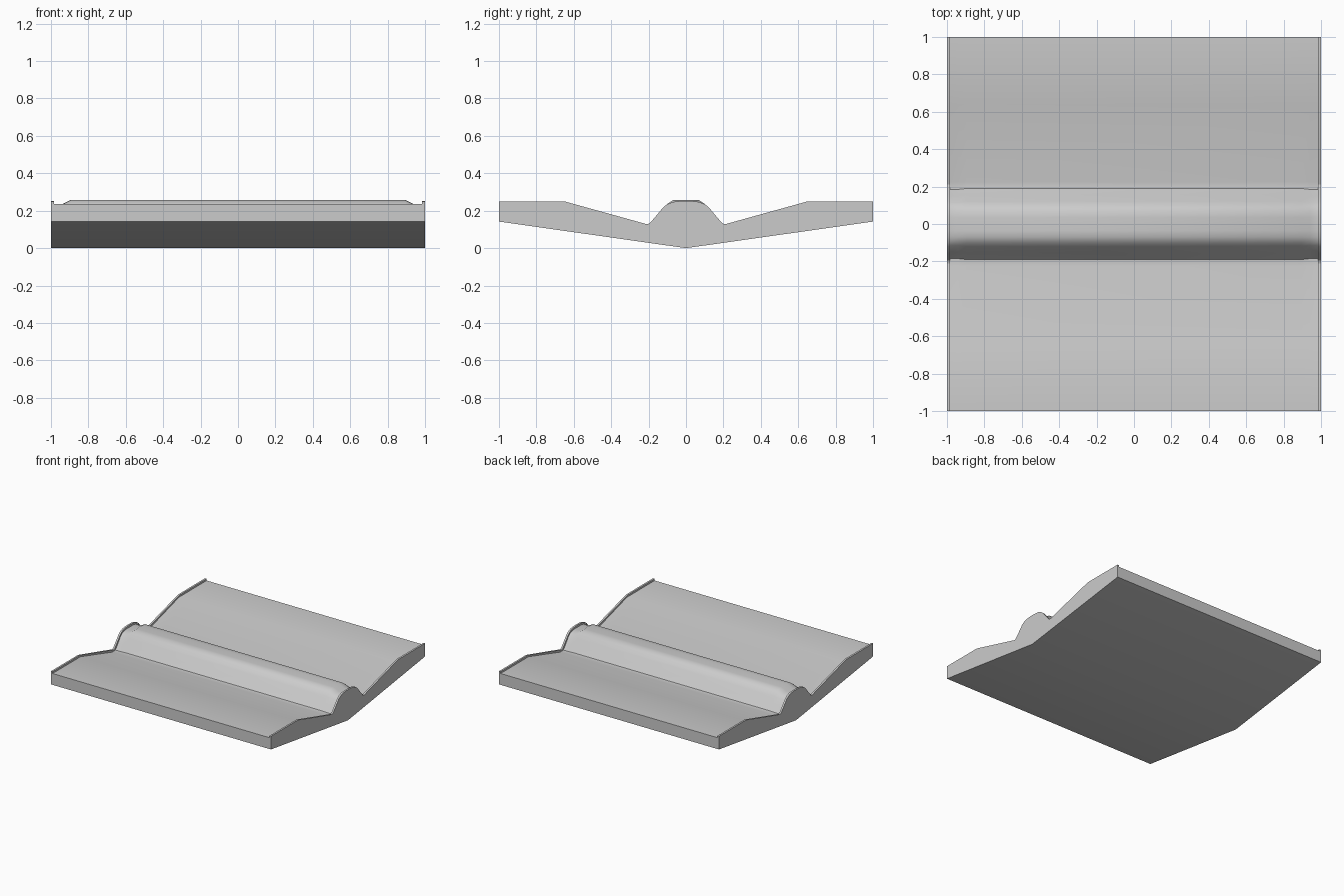
import bpy, bmesh, math

if "Cube" in bpy.data.objects:
    bpy.data.objects.remove(bpy.data.objects["Cube"])

# Half cross-sections (y, z) from the outer edge to the centre, same point count
MAIN = [(1, .235), (.64, .235), (.225, .118), (.19, .122), (.155, .165), (.12, .21),
        (.10, .236), (.07, .256), (.035, .258), (0, .258)]
DIP = [(1, .235), (.64, .235), (.225, .115), (.185, .117), (.15, .16), (.115, .207),
       (.095, .222), (.07, .232), (.035, .235), (0, .235)]
LIP = [(1, .25), (.65, .25), (.21, .128), (.195, .132), (.16, .172), (.12, .22),
       (.10, .235), (.07, .247), (.035, .251), (0, .252)]


def ring(half):
    """Closed outline: mirrored top profile plus the shallow V underside."""
    left = [(-y, z) for y, z in half]
    right = [p for p in reversed(half[:-1])]
    return left + right + [(1, .142), (0, 0), (-1, .142)]


# Stations along x: raised end lip, recessed strip, full ridge
half_stations = [(1, LIP), (.985, LIP), (.985, DIP), (.94, DIP), (.895, MAIN)]
stations = [(-x, p) for x, p in half_stations] + half_stations[::-1]

# Loft the slab through the stations
bm = bmesh.new()
rings = [[bm.verts.new((x, y, z)) for y, z in ring(p)] for x, p in stations]
n = len(rings[0])
for a, b in zip(rings, rings[1:]):
    for i in range(n):
        j = (i + 1) % n
        bm.faces.new((a[i], a[j], b[j], b[i]))
bm.faces.new(rings[0])
bm.faces.new(rings[-1][::-1])
bmesh.ops.remove_doubles(bm, verts=bm.verts, dist=1e-5)
bmesh.ops.recalc_face_normals(bm, faces=bm.faces)
mesh = bpy.data.meshes.new("ridged_slab")
bm.to_mesh(mesh)
bm.free()
slab = bpy.data.objects.new("ridged_slab", mesh)
bpy.context.collection.objects.link(slab)

# Smooth ridge, sharp edges kept
bpy.context.view_layer.objects.active = slab
slab.select_set(True)
bpy.ops.object.shade_smooth_by_angle(angle=math.radians(30))
